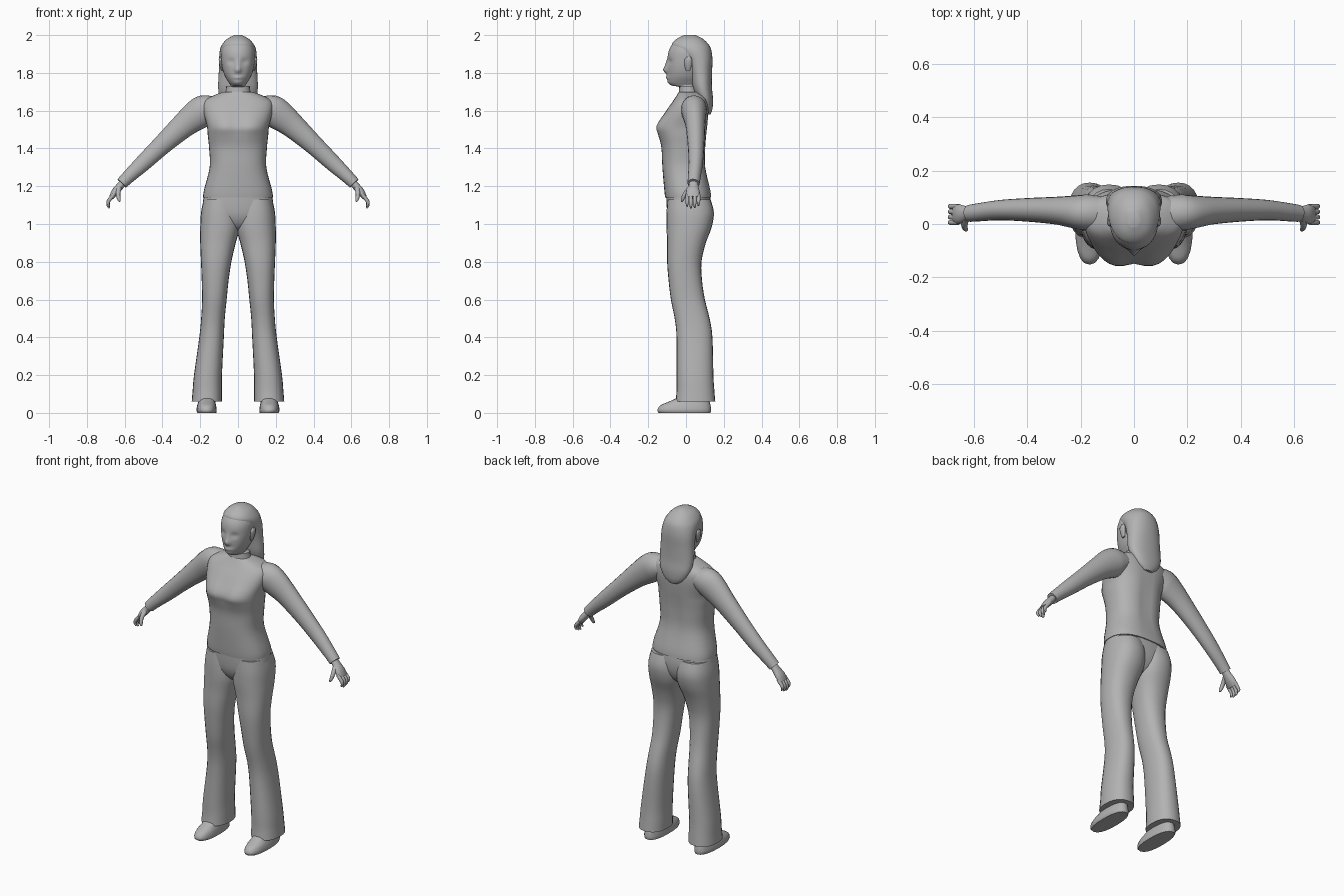
import bpy, bmesh, math
from mathutils import Vector

UNIT = 0.01  # all part measurements are in hundredths

default_cube = bpy.data.objects.get("Cube")
if default_cube:
    bpy.data.objects.remove(default_cube, do_unlink=True)

grey = bpy.data.materials.new("plain grey")
grey.use_nodes = True
shade = (0.45, 0.45, 0.45, 1)
grey.diffuse_color = shade
grey.node_tree.nodes["Principled BSDF"].inputs["Base Color"].default_value = shade


def smooth_rows(rows, steps):
    """Resample the key sections along a flowing curve through them."""
    result = []
    last = len(rows) - 1
    for i in range(last):
        before, start = rows[max(i - 1, 0)], rows[i]
        end, after = rows[i + 1], rows[min(i + 2, last)]
        for k in range(steps):
            t = k / steps
            result.append([
                q + (r - p) * t / 2
                + (2 * p - 5 * q + 4 * r - s) * t * t / 2
                + (3 * q - p - 3 * r + s) * t ** 3 / 2
                for p, q, r, s in zip(before, start, end, after)])
    result.append(list(rows[-1]))
    return result


def rounded(value, power):
    return math.copysign(abs(value) ** (2 / power), value)


def tube(name, rows, level=False, segments=20, steps=3, power=2.0):
    """Loft oval sections (x, y, z, side radius, depth radius) into a solid."""
    rows = smooth_rows(rows, steps)
    centres = [Vector(row[:3]) for row in rows]
    bm = bmesh.new()
    rings = []
    for i, row in enumerate(rows):
        along = centres[min(i + 1, len(rows) - 1)] - centres[max(i - 1, 0)]
        if level:
            along = Vector((0, 0, 1))
        along.normalize()
        side = Vector((0, 1, 0)).cross(along).normalized()
        depth = along.cross(side)
        ring = []
        for k in range(segments):
            angle = math.tau * k / segments
            point = (centres[i]
                     + side * (row[3] * rounded(math.cos(angle), power))
                     + depth * (row[4] * rounded(math.sin(angle), power)))
            ring.append(bm.verts.new(point * UNIT))
        rings.append(ring)
    for lower, upper in zip(rings, rings[1:]):
        for k in range(segments):
            n = (k + 1) % segments
            bm.faces.new((lower[k], lower[n], upper[n], upper[k]))
    bm.faces.new(rings[0])
    bm.faces.new(rings[-1])
    bmesh.ops.recalc_face_normals(bm, faces=bm.faces)
    mesh = bpy.data.meshes.new(name)
    bm.to_mesh(mesh)
    bm.free()
    mesh.materials.append(grey)
    obj = bpy.data.objects.new(name, mesh)
    bpy.context.collection.objects.link(obj)
    bpy.ops.object.select_all(action="DESELECT")
    obj.select_set(True)
    bpy.context.view_layer.objects.active = obj
    bpy.ops.object.shade_smooth_by_angle(angle=math.radians(50))
    return obj


def stack(name, rows, **options):
    """Level sections given as (z, x min, x max, y front, y back)."""
    return tube(name, [((l + r) / 2, (f + b) / 2, z, (r - l) / 2, (b - f) / 2)
                       for z, l, r, f, b in rows], level=True, **options)


def centred(name, rows, **options):
    """Level sections given as (z, half width, y front, y back)."""
    return stack(name, [(z, -w, w, f, b) for z, w, f, b in rows], **options)


def swell(obj, centre, spread, push):
    """Softly push the surface around a point along y."""
    for vertex in obj.data.vertices:
        offset = vertex.co / UNIT - Vector(centre)
        fall = sum((d / s) ** 2 for d, s in zip(offset, spread))
        vertex.co.y += push * UNIT * math.exp(-fall)


# Sweater body
sweater = centred("sweater", [
    (114, 18.5, -11, 13.5), (118, 18, -11.5, 13), (130, 15, -12.5, 10.5),
    (140, 15.3, -13, 10.5), (147, 16, -14.5, 11), (152, 16.5, -15, 11.5),
    (160, 18.5, -10.5, 12), (165, 18, -7, 11.5), (168, 13, -5, 10),
    (170, 7.5, -3.8, 7.5)], segments=36, steps=4, power=2.5)
for x in (-8, 8):
    swell(sweater, (x, -15, 152), (6, 8, 6), -1.2)
swell(sweater, (0, -15, 154), (3, 8, 7), 1)
swell(sweater, (0, 11, 140), (3, 5, 20), -1)
centred("collar", [(168, 7.5, -4, 7), (170, 6.6, -3.8, 6.5),
                   (173, 6.2, -3.6, 6)])

# Trouser seat
centred("trouser_seat", [
    (96, 3, -3, 6), (99, 9, -7, 10), (104, 17, -9.5, 12.5),
    (110, 18.7, -10.3, 13.2), (116, 17.8, -10.5, 12.5)],
    segments=32, power=2.4)

# Head with modelled face
head = centred("head", [
    (166, 5, -2.5, 6), (172, 5, -3, 6), (173.3, 4, -7.5, 7),
    (175, 5, -9.3, 8), (178, 6.8, -9.7, 9), (182, 8.2, -9.8, 10),
    (187, 8.9, -9.8, 11), (192, 8.8, -9, 11), (196, 7, -6.5, 9),
    (199, 3, -2, 5)], segments=48, steps=6, power=2.1)
swell(head, (0, -10, 181.5), (1.5, 4, 1.8), -2.2)
swell(head, (0, -10, 184.5), (1.2, 4, 2.5), -1)
swell(head, (0, -10, 177.5), (2.6, 4, 1), -0.9)
swell(head, (0, -10, 175), (2.5, 4, 1.3), -0.4)
for x in (-3.6, 3.6):
    swell(head, (x, -9, 186), (2, 4, 1.6), 0.9)

# Long hair swept behind the ears
hair = centred("hair", [
    (158, 2.5, 10.5, 13), (161, 6.5, 8.5, 14), (166, 9.5, 6, 14.3),
    (172, 10.5, 3.5, 13.8), (180, 10.2, 2, 13.8), (187, 10, -0.5, 14),
    (192, 9.6, -5.5, 13.4), (195, 8.4, -7.5, 12), (198, 5.8, -5, 9),
    (200, 2, -1, 5)], segments=32, steps=4, power=2.2)

for side, label in ((1, "left"), (-1, "right")):

    def mirrored(rows):
        return [(side * row[0], *row[1:]) for row in rows]

    def mirrored_stack(rows):
        return [(z, *sorted((side * l, side * r)), f, b)
                for z, l, r, f, b in rows]

    # Flared trouser leg
    leg = stack(label + "_trouser_leg", mirrored_stack([
        (6, 8.5, 24.5, -5.5, 15.5), (12, 8.5, 24, -5, 15),
        (20, 8.5, 23.3, -5, 14.5), (40, 7.5, 20.5, -5, 14),
        (50, 7, 19.5, -6, 12.5), (60, 6, 19, -8, 10),
        (70, 5, 19.2, -9.2, 8.5), (80, 3.5, 19.6, -10, 8.2),
        (90, 1.2, 20, -10, 10.5), (98, -1, 20, -10.3, 13.5),
        (106, -1, 19.6, -10.3, 14.8), (113, 0, 18.2, -9.8, 13)]),
        segments=24, power=2.3)

    # Shoe with a rounded toe
    stack(label + "_shoe", mirrored_stack([
        (0, 11.5, 21.5, -14.5, 13), (1.5, 11.3, 22, -15.2, 13.3),
        (4, 11.6, 21.6, -13.5, 13), (6, 12, 21, -9, 12.5),
        (9, 12, 20.5, -3, 12), (13, 12.5, 20, 0, 11)]), power=2.4)

    # Sleeve and cuff
    tube(label + "_sleeve", mirrored([
        (10, 4, 162, 5, 6), (17, 4.2, 160.5, 8, 6.8),
        (22, 4.5, 157.5, 8, 6.2), (29, 5, 152, 6.6, 5.2),
        (40, 5.3, 142, 5.2, 4.4), (50, 5.2, 132.5, 4.4, 3.8),
        (58, 4.4, 125, 3.5, 3.4), (61.5, 4, 121.5, 3.2, 3.2)]))

    # Palm, four curled fingers and thumb
    tube(label + "_palm", mirrored([
        (60, 4, 123, 2, 2.3), (62.5, 4, 120, 2, 2.6),
        (65, 3.7, 117, 2, 3.6), (67, 3.6, 114, 1.3, 3.6)]), segments=16)
    for number in range(4):
        y = 0.6 + 2 * number
        tip = 108 + abs(number - 1.3)
        tube(f"{label}_finger_{number + 1}", mirrored([
            (65.8, y, 115.5, 1, 1), (68.3, y, 112.5, 1, 1),
            (68.8, y, tip + 1.5, 0.8, 0.8), (68, y, tip, 0.4, 0.4)]),
            segments=10)
    tube(label + "_thumb", mirrored([
        (63, 2, 119, 1.4, 1.2), (63.5, -0.5, 116, 1.2, 1.1),
        (63, -1.9, 113, 0.9, 0.9), (62.5, -2.2, 111.8, 0.4, 0.4)]),
        segments=10)

    # Ear
    stack(label + "_ear", mirrored_stack([
        (181, 7.8, 8.8, 0, 2), (184, 8, 9.8, -0.8, 3),
        (187, 8.2, 10.2, -0.8, 3.2), (188.5, 8.5, 9.6, 0.5, 2.5)]),
        segments=12)
